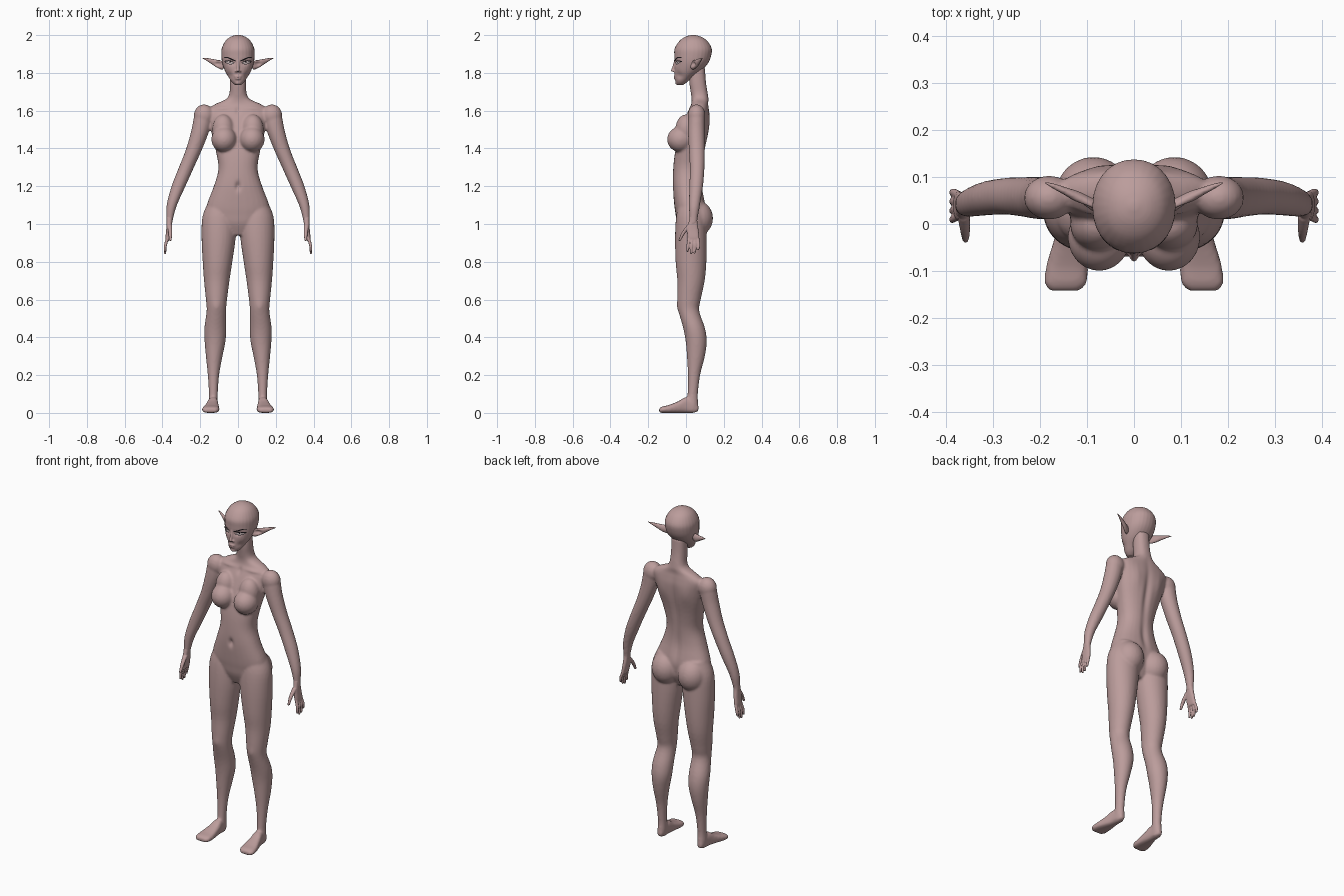
import bpy, bmesh, math
from mathutils import Vector, Matrix
from mathutils.bvhtree import BVHTree

if "Cube" in bpy.data.objects:
    bpy.data.objects.remove(bpy.data.objects["Cube"])

CM = 0.01  # part tables are written in hundredths
BOTH = (1, -1)


def material(name, colour):
    mat = bpy.data.materials.new(name)
    mat.use_nodes = True
    mat.diffuse_color = (*colour, 1)
    mat.node_tree.nodes["Principled BSDF"].inputs["Base Color"].default_value = (*colour, 1)
    return mat


skin = material("skin", (0.5, 0.335, 0.33))
black = material("brow black", (0.01, 0.008, 0.01))
white = material("eye white", (0.6, 0.5, 0.5))
lip = material("lip line", (0.16, 0.08, 0.08))


def spline(a, b, c, d, t):
    """Smooth interpolation between rows b and c."""
    return [q + 0.5 * t * (r - p + t * (2 * p - 5 * q + 4 * r - s + t * (3 * (q - r) + s - p)))
            for p, q, r, s in zip(a, b, c, d)]


def loft(bm, rows, axis="z", sides=(1,), power=2.0, steps=4, count=28):
    """Skin oval slices; each row is position, then low/high bounds on the other two axes."""
    rows = [rows[0]] + list(rows) + [rows[-1]]
    fine = [spline(*rows[i:i + 4], k / steps) for i in range(len(rows) - 3) for k in range(steps)]
    fine.append(rows[-1])
    for side in sides:
        rings = []
        for pos, a0, a1, b0, b1 in fine:
            ring = []
            for k in range(count):
                ang = math.tau * k / count
                c, s = math.cos(ang), math.sin(ang)
                c = math.copysign(abs(c) ** (2 / power), c)
                s = math.copysign(abs(s) ** (2 / power), s)
                a = (a0 + a1) / 2 + c * (a1 - a0) / 2
                b = (b0 + b1) / 2 + s * (b1 - b0) / 2
                x, y, z = {"z": (a, b, pos), "y": (a, pos, b), "x": (pos, a, b)}[axis]
                ring.append(bm.verts.new((x * side * CM, y * CM, z * CM)))
            rings.append(ring)
        for low, high in zip(rings, rings[1:]):
            for k in range(count):
                n = (k + 1) % count
                bm.faces.new((low[k], low[n], high[n], high[k]))
        bm.faces.new(rings[0])
        bm.faces.new(rings[-1])


def ball(bm, centre, radii, sides=(1,)):
    for side in sides:
        x, y, z = centre
        place = Matrix.Translation(Vector((x * side, y, z)) * CM)
        bmesh.ops.create_uvsphere(bm, u_segments=24, v_segments=16, radius=1,
                                  matrix=place @ Matrix.Diagonal((*[r * CM for r in radii], 1)))


def tube(bm, points, sides=(1,)):
    """Round downward tube with a blunt tip; each point is x, y, z, radius."""
    x, y, z, r = points[-1]
    points = points + [(x, y, z - 0.7 * r, 0.6 * r)]
    loft(bm, [(z, x - r, x + r, y - r, y + r) for x, y, z, r in points], sides=sides, count=12)


def add_object(name, bm, mat):
    bmesh.ops.recalc_face_normals(bm, faces=bm.faces)
    mesh = bpy.data.meshes.new(name)
    bm.to_mesh(mesh)
    bm.free()
    mesh.materials.append(mat)
    obj = bpy.data.objects.new(name, mesh)
    bpy.context.collection.objects.link(obj)
    return obj


def fuse(name, bm, voxel, smoothing, dents):
    """Merge overlapping parts into one skin, then press in small soft dents."""
    obj = add_object(name, bm, skin)
    mod = obj.modifiers.new("fuse", "REMESH")
    mod.mode, mod.voxel_size = "VOXEL", voxel
    mod = obj.modifiers.new("soften", "SMOOTH")
    mod.factor, mod.iterations = 0.5, smoothing
    graph = bpy.context.evaluated_depsgraph_get()
    mesh = bpy.data.meshes.new_from_object(obj.evaluated_get(graph))
    obj.modifiers.clear()
    obj.data = mesh
    mesh.materials.clear()
    mesh.materials.append(skin)
    for centre, radii, push in dents:
        middle, reach = Vector(centre) * CM, 2.5 * radii[2] * CM
        for v in mesh.vertices:
            off = v.co - middle
            if abs(off.z) < reach:
                d = sum((p / CM / r) ** 2 for p, r in zip(off, radii))
                v.co += Vector(push) * CM * math.exp(-d)
    mesh.polygons.foreach_set("use_smooth", [True] * len(mesh.polygons))
    return obj


# Torso and neck
bm = bmesh.new()
torso = [(94, 6, -2, 6), (100, 13, -4.6, 9), (105, 16, -5.5, 10), (110, 16.5, -6.2, 10.3),
         (120, 12.8, -7, 8.6), (129, 10.4, -6.8, 8.6), (138, 11.6, -5.8, 9.8),
         (148, 14, -3.5, 11.8), (156, 15.5, -0.6, 12.6), (160.5, 16, 1.5, 12.2),
         (163.5, 12, 2.8, 11.8), (166, 6.5, 3, 12), (169, 4.6, 2.6, 11.6),
         (175, 4.3, 1.8, 10.6), (183, 4.2, 2, 10)]
loft(bm, [(z, -w, w, a, b) for z, w, a, b in torso], power=2.3)
ball(bm, (7.4, -2.8, 144.8), (6.7, 7.2, 6.8), BOTH)
ball(bm, (7.8, 0, 150), (5.8, 5.6, 8), BOTH)
ball(bm, (8.6, 5.6, 103), (8.3, 8.7, 9.5), BOTH)

# Shoulders and arms
ball(bm, (18, 5.6, 157.5), (5.4, 4.7, 5.8), BOTH)
loft(bm, [(161, 15, 20.5, 3, 9), (158, 13.5, 23, 1.4, 10), (150, 15, 24.6, 1, 10),
          (140, 18.8, 27.4, 1.5, 10), (130, 23.3, 31.3, 2, 9.8), (120, 27.8, 35.2, 1.8, 9),
          (110, 32.3, 37.8, 1.5, 7.4), (103, 34.3, 38, 1.8, 6.2), (100, 34.8, 38, 1.6, 6)],
     sides=BOTH)

# Legs
loft(bm, [(112, 4, 15.5, -3.5, 9), (104, 1, 18.8, -5.2, 10.6), (93, 1.2, 19.3, -5.8, 11),
          (80, 3, 18.7, -5.5, 10.8), (70, 4.5, 18, -4.6, 9.9), (60, 5.8, 17, -4.6, 7.8),
          (54, 6.3, 16.6, -4, 7), (45, 6.2, 17.8, -1.5, 10), (38, 6.6, 17.7, -0.2, 11),
          (30, 8.2, 17, 0.5, 10), (20, 10, 16, 1, 7.5), (10, 10.7, 15.4, 0.8, 6.3),
          (4, 10.7, 15.6, 0, 6.5), (0.5, 11.2, 15, 0.5, 6)], sides=BOTH)

# Feet
loft(bm, [(6.6, 12, 14.5, 1, 4), (4, 11, 15.4, 0, 6), (0, 10.6, 16, 0, 8.3),
          (-4, 10.2, 17.2, 0, 6.2), (-9, 9.8, 18.7, 0, 4.2), (-12.5, 10, 19, 0, 3.4),
          (-14.2, 11.5, 18, 0.2, 2.4)], axis="y", sides=BOTH, power=2.8)

# Navel, spine, cleft, collarbones, shoulder blades, knees
body_dents = [((0, -7, 120), (1.3, 3, 2.2), (0, 1.4, 0)),
              ((0, 12, 142), (1.8, 5, 16), (0, -1.1, 0)),
              ((0, 9, 118), (2, 4, 9), (0, -0.9, 0)),
              ((0, 1, 160), (1.2, 3, 2), (0, 0.7, 0))]
for s in BOTH:
    body_dents += [((s * 9, 2, 161.5), (5, 2, 1), (0, -0.6, 0)),
                   ((s * 8, 13, 151), (3.5, 3, 6), (0, 0.7, 0)),
                   ((s * 11.5, -5, 56), (2.5, 2, 3), (0, -0.4, 0))]
fuse("body", bm, 0.007, 4, body_dents)

# Hands
bm = bmesh.new()
loft(bm, [(104, 34.6, 37.8, 2, 6), (101, 34.9, 37.8, 1.4, 6), (97, 35.3, 38, 0.6, 6.6),
          (93, 36, 38.4, 0.8, 7), (91, 36.5, 38.3, 1.4, 6.6)], sides=BOTH, power=2.6)
for i, tip in enumerate((85, 83.8, 84.2, 86)):
    y = 1.6 + i * 1.55
    spread = y + (i - 1.5) * 0.35
    tube(bm, [(37.3, y, 92.5, 0.85), (38.4, spread, 88.8, 0.8),
              (38.6, spread - 0.3, tip + 0.6, 0.6)], BOTH)
tube(bm, [(36.2, 2, 99.5, 1.4), (35.9, -1.2, 95.5, 1.1), (35.8, -3.3, 91.5, 0.7)], BOTH)
fuse("hands", bm, 0.0035, 2, [])

# Head with nose, lips and chin
bm = bmesh.new()
skull = [(173.6, 1.5, -4.6, -1.5), (175, 3.2, -5.4, 0.5), (177.5, 5, -5.9, 3.4),
         (181, 6.9, -6.1, 8), (185, 8.3, -6.1, 11.6), (189, 8.8, -6.2, 13.3),
         (193, 8.6, -6, 13.6), (197, 6.6, -3.4, 11.2), (199.2, 3.8, -0.2, 7.8),
         (200.1, 0.8, 3, 4.6)]
loft(bm, [(z, -w, w, a, b) for z, w, a, b in skull], power=2.1)
tube(bm, [(0, -5.5, 187, 0.8), (0, -6.4, 183.5, 0.75), (0, -7.2, 181.2, 0.85)])
ball(bm, (1, -6.1, 180.8), (0.7, 0.8, 0.6), BOTH)
ball(bm, (0, -5.7, 178.1), (2, 0.9, 0.55))
ball(bm, (0, -5.6, 177), (1.7, 0.9, 0.6))
ball(bm, (0, -4.4, 174.8), (1.7, 1.3, 1.2))
face_dents = []
for s in BOTH:
    face_dents += [((s * 3.6, -5.5, 185.4), (2.2, 2, 1.3), (0, 0.8, 0)),
                   ((s * 4.8, -4, 178.6), (2, 3, 2), (-0.5 * s, 0.4, 0))]
head = fuse("head", bm, 0.004, 3, face_dents)

# Pointed ears with a hollow front
bm = bmesh.new()
loft(bm, [(7.6, 2, 4.6, 182, 185.6), (9, 2.6, 5.4, 181.8, 186.6), (11.5, 4, 6.8, 183, 187),
          (14.5, 6, 7.8, 185, 187.6), (17, 7.4, 8.6, 186.6, 188), (19.2, 8.7, 9, 187.8, 188.1)],
     axis="x", sides=BOTH)
fuse("ears", bm, 0.0035, 1,
     [((s * 10.5, 3, 184.8), (2.6, 1.8, 1.2), (0, 1.5, 0)) for s in BOTH])

# Painted face details, laid onto the head as thin strips
tree = BVHTree.FromPolygons([v.co for v in head.data.vertices],
                            [tuple(p.vertices) for p in head.data.polygons])


def strip(name, mat, x0, x1, middle, half, lift, sides=BOTH, steps=16):
    bm = bmesh.new()
    for side in sides:
        pairs = []
        for k in range(steps + 1):
            t = k / steps
            x = side * (x0 + (x1 - x0) * t) * CM
            pair = []
            for sign in BOTH:
                z = (middle(t) + sign * half(t)) * CM
                hit = tree.ray_cast(Vector((x, -1, z)), Vector((0, 1, 0)))[0]
                pair.append(bm.verts.new(hit - Vector((0, lift * CM, 0))))
            pairs.append(pair)
        for p, q in zip(pairs, pairs[1:]):
            bm.faces.new((p[0], p[1], q[1], q[0]))
    # Open sheets get their normals turned to the front
    bm.normal_update()
    obj = add_object(name, bm, mat)
    if obj.data.polygons[0].normal.y > 0:
        obj.data.flip_normals()


def bow(t):
    return math.sin(math.pi * t)


strip("eyes", white, 2, 6.6, lambda t: 185.2 + 0.5 * t, lambda t: 0.05 + 0.75 * bow(t), 0.12)
strip("irises", black, 3.5, 4.9, lambda t: 185.5, lambda t: 0.02 + 0.6 * abs(bow(t)) ** 0.5, 0.2)
strip("upper_lids", black, 1.8, 7.2, lambda t: 185.2 + 0.8 * t + 0.8 * bow(t),
      lambda t: 0.12 + 0.22 * t, 0.25)
strip("lower_lids", black, 2, 6.8, lambda t: 185.1 + 0.6 * t - 0.75 * bow(t),
      lambda t: 0.14, 0.25)
strip("eyebrows", black, 1.3, 7.4, lambda t: 186.4 + 1.6 * t + 0.6 * bow(t * t),
      lambda t: 0.1 + 0.28 * bow(0.25 + 0.7 * t), 0.15)
strip("mouth_line", lip, -1.9, 1.9, lambda t: 177.55, lambda t: 0.03 + 0.1 * bow(t), 0.1, (1,))
